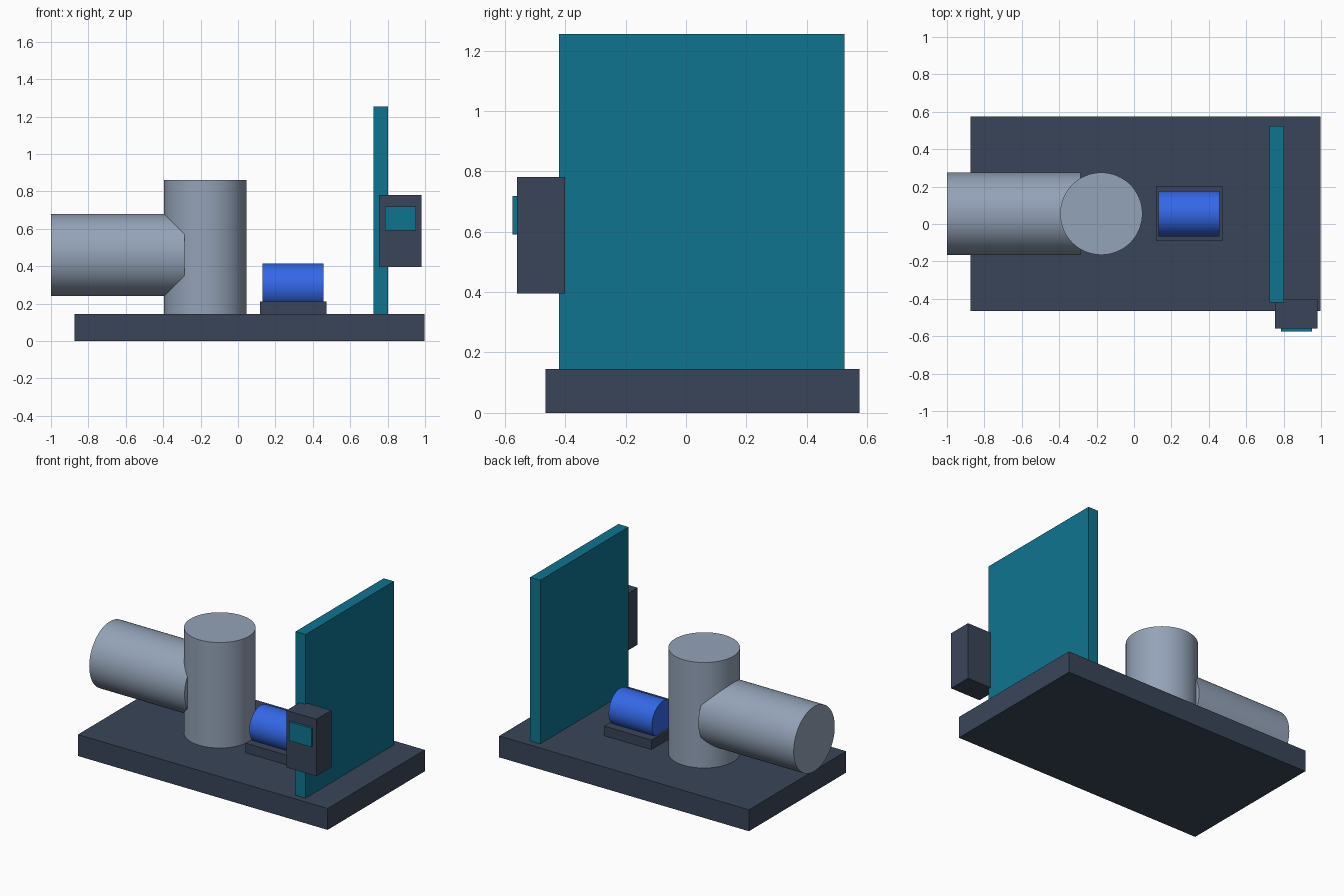
import bpy
import math

cube = bpy.data.objects.get("Cube")
if cube:
    bpy.data.objects.remove(cube, do_unlink=True)


def material(name, rgb):
    """Flat material from 0-255 sRGB values."""
    lin = [((c / 255 + 0.055) / 1.055) ** 2.4 for c in rgb] + [1.0]
    m = bpy.data.materials.new(name)
    m.use_nodes = True
    m.diffuse_color = lin
    m.node_tree.nodes["Principled BSDF"].inputs["Base Color"].default_value = lin
    return m


slate = material("dark slate", (58, 69, 89))
steel = material("grey steel", (148, 163, 184))
teal = material("teal", (14, 116, 144))
blue = material("motor blue", (52, 104, 232))


def box(name, x, y, z, mat):
    """Box from (min, max) ranges on each axis."""
    centre = [(a + b) / 2 for a, b in (x, y, z)]
    bpy.ops.mesh.primitive_cube_add(size=1, location=centre)
    ob = bpy.context.object
    ob.name = name
    ob.scale = [b - a for a, b in (x, y, z)]
    bpy.ops.object.transform_apply(location=False, rotation=False, scale=True)
    ob.data.materials.append(mat)
    return ob


def cylinder(name, centre, radius, length, mat, along_x=False):
    """Smooth-sided cylinder, upright or lying along x."""
    rot = (0, math.pi / 2, 0) if along_x else (0, 0, 0)
    bpy.ops.mesh.primitive_cylinder_add(
        vertices=64, radius=radius, depth=length, location=centre, rotation=rot)
    ob = bpy.context.object
    ob.name = name
    ob.data.materials.append(mat)
    bpy.ops.object.shade_smooth_by_angle(angle=math.radians(30))
    return ob


AXIS_Y = 0.055   # shared centre line of the machinery
DECK = 0.145     # top of the base

# Base slab
box("base_plate", (-0.875, 0.998), (-0.465, 0.575), (0, DECK), slate)

# Upright vessel with the side duct running into it
cylinder("upright_vessel", (-0.175, AXIS_Y, (DECK + 0.86) / 2), 0.22, 0.86 - DECK, steel)
cylinder("side_duct", ((-1 - 0.285) / 2, AXIS_Y, 0.46), 0.22, 0.715, steel, along_x=True)

# Motor on its mounting pad
box("motor_pad", (0.118, 0.472), (-0.09, 0.202), (DECK, 0.21), slate)
cylinder("motor", (0.294, AXIS_Y, 0.293), 0.122, 0.324, blue, along_x=True)

# Upright panel
box("back_panel", (0.725, 0.801), (-0.42, 0.525), (DECK, 1.254), teal)

# Control box with a raised screen
box("control_box", (0.755, 0.98), (-0.56, -0.40), (0.395, 0.781), slate)
box("control_screen", (0.785, 0.952), (-0.575, -0.56), (0.59, 0.718), teal)
